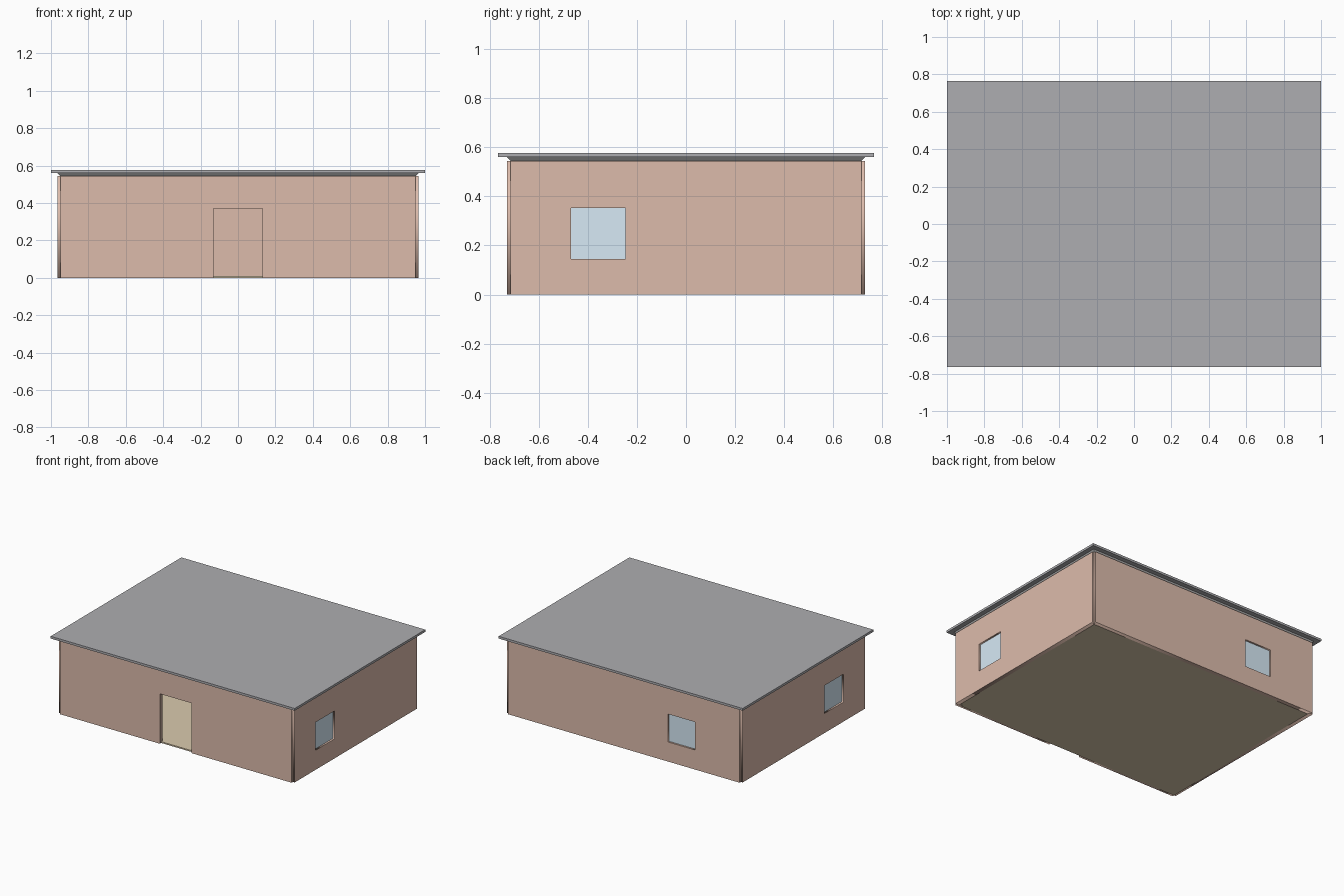
import bpy, bmesh
from math import pi
from mathutils import Matrix

if "Cube" in bpy.data.objects:
    bpy.data.objects.remove(bpy.data.objects["Cube"])

HX, HY = 0.95, 0.715        # wall centre lines
T = 0.03                    # wall thickness
WALL_H, SLAB_TOP, ROOF_TOP = 0.545, 0.56, 0.577


def material(name, rgb):
    m = bpy.data.materials.new(name)
    m.diffuse_color = (*rgb, 1)
    m.use_nodes = True
    m.node_tree.nodes["Principled BSDF"].inputs["Base Color"].default_value = m.diffuse_color
    return m


BRICK = material("wall_clay", (0.72, 0.50, 0.41))
FLOOR = material("floor_tan", (0.70, 0.59, 0.42))
GLASS = material("glass_blue", (0.68, 0.82, 0.92))
ROOF = material("roof_grey", (0.42, 0.42, 0.44))
TRIM = material("ceiling_grey", (0.65, 0.66, 0.66))


def slab(name, hx, hy, z0, z1, mat, grow=0.0, matrix=None):
    """Box centred on x and y; the top may be larger than the bottom by grow."""
    bm = bmesh.new()
    bmesh.ops.create_cube(bm, size=2)
    for v in bm.verts:
        g = grow if v.co.z > 0 else 0
        v.co = (v.co.x * (hx + g), v.co.y * (hy + g), z1 if v.co.z > 0 else z0)
    me = bpy.data.meshes.new(name)
    bm.to_mesh(me)
    bm.free()
    me.materials.append(mat)
    ob = bpy.data.objects.new(name, me)
    bpy.context.collection.objects.link(ob)
    if matrix:
        ob.matrix_world = matrix
    return ob


def wall(name, half, offset, angle, outline, hole=None):
    """Upright panel drawn as a filled 2D outline, thickened and turned into place."""
    cu = bpy.data.curves.new(name, 'CURVE')
    cu.dimensions, cu.fill_mode, cu.extrude = '2D', 'BOTH', T / 2
    for pts in filter(None, (outline, hole)):
        sp = cu.splines.new('POLY')
        sp.points.add(len(pts) - 1)
        for p, (x, y) in zip(sp.points, pts):
            p.co = (x, y, 0, 1)
        sp.use_cyclic_u = True
    cu.materials.append(BRICK)
    ob = bpy.data.objects.new(name, cu)
    bpy.context.collection.objects.link(ob)
    turn = Matrix.Rotation(angle, 4, 'Z')
    ob.matrix_world = (turn @ Matrix.Translation((0, -offset, 0))
                       @ Matrix.Rotation(pi / 2, 4, 'X'))
    bpy.ops.object.select_all(action='DESELECT')
    ob.select_set(True)
    bpy.context.view_layer.objects.active = ob
    bpy.ops.object.convert(target='MESH')


# front wall with open doorway
D, DH = 0.13, 0.37
wall("front_wall", HX, HY, 0,
     [(-HX, 0), (-D, 0), (-D, DH), (D, DH), (D, 0), (HX, 0), (HX, WALL_H), (-HX, WALL_H)])

# three walls with one window each
W, Z0, Z1 = 0.111, 0.145, 0.352
for side, half, offset, angle, c in (("right", HY, HX, pi / 2, -HY / 2),
                                     ("back", HX, HY, pi, HX / 2),
                                     ("left", HY, HX, -pi / 2, HY / 2)):
    wall(side + "_wall", half, offset, angle,
         [(-half, 0), (half, 0), (half, WALL_H), (-half, WALL_H)],
         [(c - W, Z0), (c - W, Z1), (c + W, Z1), (c + W, Z0)])
    slab(side + "_window_pane", W, 0.002, Z0, Z1, GLASS,
         matrix=Matrix.Rotation(angle, 4, 'Z') @ Matrix.Translation((c, -offset, 0)))

# floor, ceiling and flat overhanging roof
slab("floor", HX, HY, 0, 0.01, FLOOR)
slab("ceiling", HX, HY, WALL_H, SLAB_TOP, TRIM, grow=T / 2)
slab("roof", 1.0, 0.765, SLAB_TOP, ROOF_TOP, ROOF)
